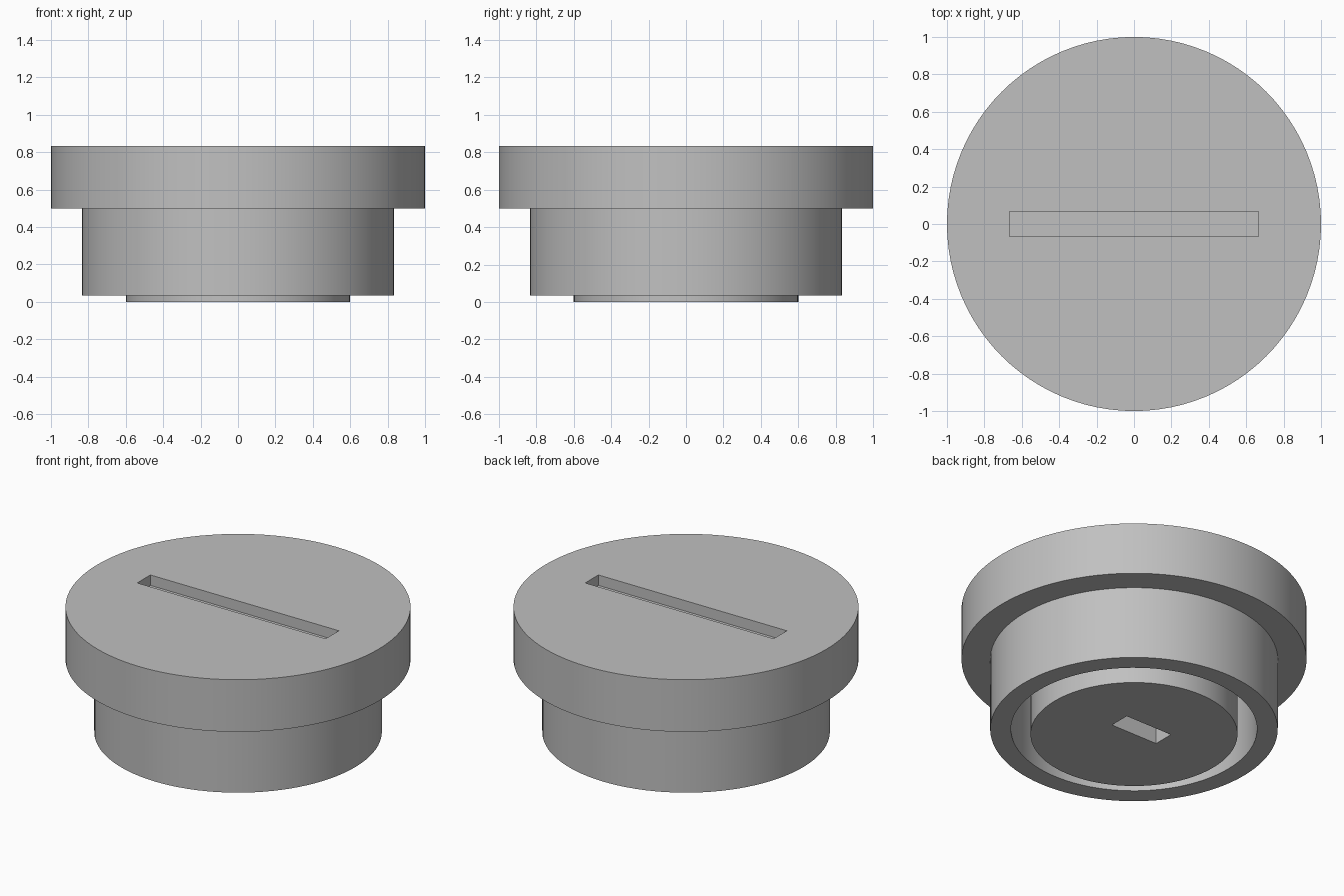
import bpy
import bmesh
import math
from mathutils import Matrix, Vector

if "Cube" in bpy.data.objects:
    bpy.data.objects.remove(bpy.data.objects["Cube"], do_unlink=True)

UNIT = 1 / 15
SEGMENTS = 96

grey = bpy.data.materials.new("plain grey")
grey.use_nodes = True
colour = (0.53, 0.53, 0.53, 1)
grey.diffuse_color = colour
grey.node_tree.nodes["Principled BSDF"].inputs["Base Color"].default_value = colour


def add_object(name, bm):
    mesh = bpy.data.meshes.new(name)
    bmesh.ops.recalc_face_normals(bm, faces=bm.faces)
    bm.to_mesh(mesh)
    bm.free()
    mesh.materials.append(grey)
    obj = bpy.data.objects.new(name, mesh)
    bpy.context.collection.objects.link(obj)
    return obj


def lathe(name, profile):
    """Revolve (radius, height) points around z; both ends lie on the axis."""
    bm = bmesh.new()
    verts = [bm.verts.new((r * UNIT, 0, z * UNIT)) for r, z in profile]
    edges = [bm.edges.new(pair) for pair in zip(verts, verts[1:])]
    bmesh.ops.spin(bm, geom=verts + edges, axis=(0, 0, 1), cent=(0, 0, 0),
                   angle=math.tau, steps=SEGMENTS, use_merge=True)
    bmesh.ops.remove_doubles(bm, verts=bm.verts, dist=1e-4)
    # Turn the triangle fans at the ends into single flat discs
    flat = [e for e in bm.edges if len(e.link_faces) == 2
            and any(v.co.xy.length < 1e-4 for v in e.verts)]
    bmesh.ops.dissolve_edges(bm, edges=flat, use_verts=True)
    return add_object(name, bm)


def cut_slot(target, name, size, centre):
    """Cut a rectangular pocket out of the target."""
    bm = bmesh.new()
    bmesh.ops.create_cube(bm, size=1, matrix=Matrix.Translation(Vector(centre) * UNIT)
                          @ Matrix.Diagonal((*(s * UNIT for s in size), 1)))
    cutter = add_object(name, bm)
    cutter.hide_render = True
    mod = target.modifiers.new(name, 'BOOLEAN')
    mod.operation = 'DIFFERENCE'
    mod.solver = 'EXACT'
    mod.object = cutter
    bpy.context.view_layer.objects.active = target
    bpy.ops.object.modifier_apply(modifier=name)
    bpy.data.objects.remove(cutter, do_unlink=True)


# Screw cap: central plug, ring groove, outer skirt and wide flange
cap = lathe("cap_body", [(0, 0), (9, 0), (9, 7.5), (10.7, 7.5), (10.7, 0.5),
                         (12.5, 0.5), (12.5, 7.5), (15, 7.5), (15, 12.5), (0, 12.5)])

# Long shallow slot on top, short offset slot underneath
cut_slot(cap, "top_slot_cutter", (20, 2, 2), (0, 0, 12.5))
cut_slot(cap, "bottom_slot_cutter", (5, 2, 6), (0, 1, 0))

# Smooth round walls with crisp edges
bpy.ops.object.select_all(action='DESELECT')
cap.select_set(True)
bpy.context.view_layer.objects.active = cap
bpy.ops.object.shade_smooth_by_angle(angle=math.radians(30))
